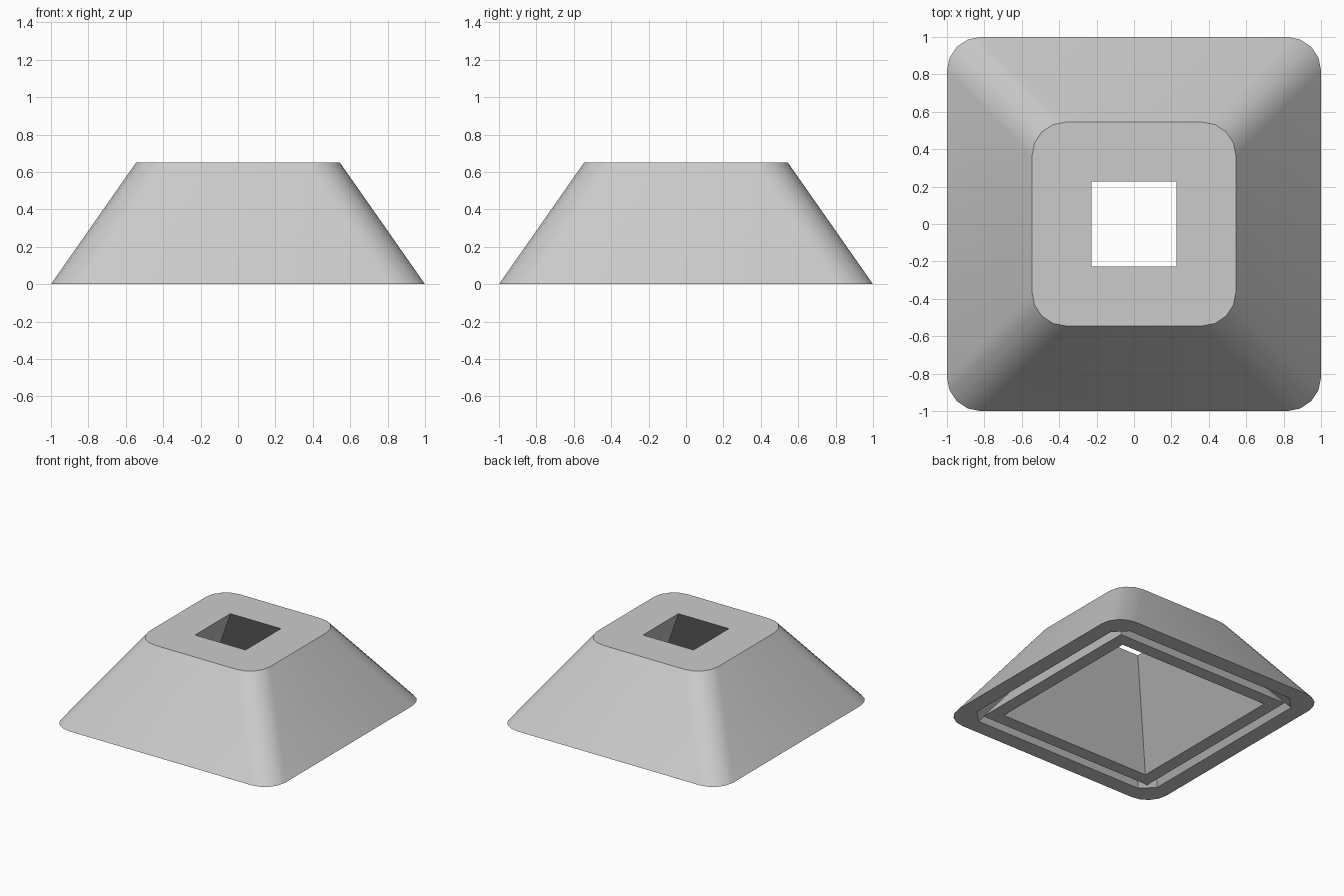
import bpy, bmesh, math

cube = bpy.data.objects.get("Cube")
if cube:
    bpy.data.objects.remove(cube, do_unlink=True)

HEIGHT, GROOVE_TOP = 0.65, 0.55
TAPER = 0.455 / HEIGHT          # inward lean of every wall per unit height
STEPS = 4                       # segments in each rounded corner

grey = bpy.data.materials.new("plain grey")
grey.use_nodes = True
colour = (0.6, 0.6, 0.6, 1)
grey.diffuse_color = colour
grey.node_tree.nodes["Principled BSDF"].inputs["Base Color"].default_value = colour

bm = bmesh.new()


def corner_ring(half, z, radius=0.0, steps=STEPS):
    """Square loop with rounded, chamfered (one step) or sharp corners."""
    half -= TAPER * z
    verts = []
    for quarter in range(4):
        start = quarter * math.pi / 2
        mid = start + math.pi / 4
        cx = math.copysign(half - radius, math.cos(mid))
        cy = math.copysign(half - radius, math.sin(mid))
        for i in range(steps + 1 if radius else 1):
            a = start + i * math.pi / 2 / steps
            verts.append(bm.verts.new((cx + radius * math.cos(a),
                                       cy + radius * math.sin(a), z)))
    return verts


def wall(lower, upper):
    """Quads between two loops with equal vertex counts."""
    n = len(lower)
    for i in range(n):
        j = (i + 1) % n
        bm.faces.new((lower[i], lower[j], upper[j], upper[i]))


def flat_ring(outer, inner):
    """Flat band between a cornered loop and a sharp square."""
    per = len(outer) // 4
    for q in range(4):
        arc = outer[q * per:(q + 1) * per]
        for a, b in zip(arc, arc[1:]):
            bm.faces.new((a, b, inner[q]))
        nq = (q + 1) % 4
        bm.faces.new((arc[-1], outer[nq * per], inner[nq], inner[q]))


def rim(outer, inner):
    """Flat band between the rounded rim and the chamfered groove edge."""
    per = len(outer) // 4
    for q in range(4):
        arc = outer[q * per:(q + 1) * per]
        a, b = inner[2 * q:2 * q + 2]
        middle = per // 2
        for i in range(per - 1):
            bm.faces.new((arc[i], arc[i + 1], a if i < middle else b))
        bm.faces.new((arc[middle], b, a))
        nq = (q + 1) % 4
        bm.faces.new((arc[-1], outer[nq * per], inner[2 * nq], b))


# Sloped outside and top with its square opening
base = corner_ring(1.0, 0, 0.18)
top = corner_ring(1.0, HEIGHT, 0.18)
wall(base, top)
opening = corner_ring(0.683, HEIGHT)
flat_ring(top, opening)

# Tapering hollow through the middle
mouth = corner_ring(0.683, 0)
wall(mouth, opening)

# Groove under the base, pinched at its corners
groove_out = corner_ring(0.87, 0, 0.1, 1)
groove_out_top = corner_ring(0.87, GROOVE_TOP, 0.1, 1)
groove_in = corner_ring(0.79, 0)
groove_in_top = corner_ring(0.79, GROOVE_TOP)
wall(groove_out, groove_out_top)
wall(groove_in, groove_in_top)
flat_ring(groove_out_top, groove_in_top)

# Underside bands either side of the groove
rim(base, groove_out)
wall(mouth, groove_in)

bmesh.ops.recalc_face_normals(bm, faces=bm.faces[:])
mesh = bpy.data.meshes.new("tapered_base")
bm.to_mesh(mesh)
bm.free()
mesh.materials.append(grey)
obj = bpy.data.objects.new("tapered_base", mesh)
bpy.context.collection.objects.link(obj)

# Smooth rounded corners, crisp rims
bpy.ops.object.select_all(action='DESELECT')
bpy.context.view_layer.objects.active = obj
obj.select_set(True)
bpy.ops.object.shade_smooth_by_angle(angle=math.radians(30))
